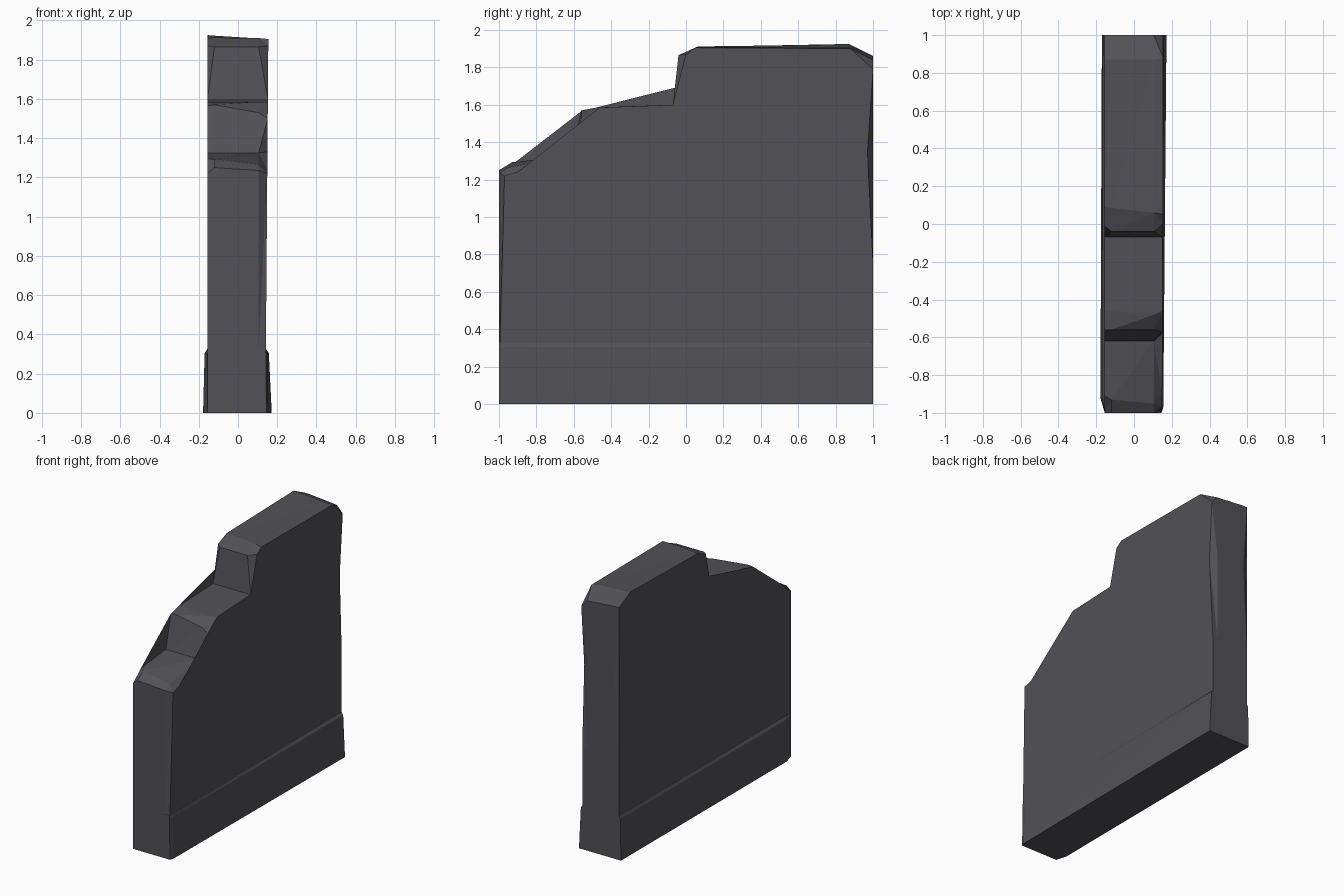
import bpy, bmesh

if "Cube" in bpy.data.objects:
    bpy.data.objects.remove(bpy.data.objects["Cube"])

stone = bpy.data.materials.new("dark grey stone")
stone.diffuse_color = (0.085, 0.083, 0.095, 1)
stone.use_nodes = True
stone.node_tree.nodes["Principled BSDF"].inputs["Base Color"].default_value = stone.diffuse_color


def loft(name, rings, caps=(True, True), closed=True):
    """Skin a row of equally long point rings into one flat-shaded object."""
    bm = bmesh.new()
    rows = [[bm.verts.new(p) for p in ring] for ring in rings]
    n = len(rows[0])
    for a, b in zip(rows, rows[1:]):
        for i in range(n if closed else n - 1):
            j = (i + 1) % n
            bm.faces.new((a[i], a[j], b[j], b[i]))
    if caps[0]:
        bm.faces.new(rows[0][::-1])
    if caps[1]:
        bm.faces.new(rows[-1])
    bmesh.ops.triangulate(bm, faces=bm.faces[:])
    bmesh.ops.recalc_face_normals(bm, faces=bm.faces[:])
    me = bpy.data.meshes.new(name)
    bm.to_mesh(me)
    bm.free()
    me.materials.append(stone)
    ob = bpy.data.objects.new(name, me)
    bpy.context.collection.objects.link(ob)
    return ob


# Stepped wall: side profiles (y, z) at four stations across the thickness,
# from the front foot over the three steps to the back foot
BASE = 0.325
left = [(-1, BASE), (-1, 1.22), (-.91, 1.295), (-.62, 1.325), (-.56, 1.565), (-.46, 1.585),
        (-.07, 1.6), (-.01, 1.87), (.09, 1.91), (.87, 1.925), (1, 1.86),
        (.985, 1.4), (1, .75), (1, BASE)]
mid_left = [(-1, BASE), (-1, 1.25), (-.93, 1.293), (-.62, 1.325), (-.56, 1.57), (-.46, 1.585),
            (-.07, 1.6), (-.04, 1.865), (.085, 1.912), (.87, 1.922), (1, 1.86),
            (1, 1.4), (1, .75), (1, BASE)]
mid_right = [(-1, BASE), (-1, 1.235), (-.95, 1.265), (-.62, 1.325), (-.56, 1.53), (-.48, 1.585),
             (-.07, 1.6), (-.04, 1.865), (.06, 1.91), (.87, 1.908), (1, 1.84),
             (1, 1.4), (1, .75), (1, BASE)]
right = [(-.995, BASE), (-.97, 1.22), (-.9, 1.24), (-.58, 1.33), (-.57, 1.5), (-.46, 1.585),
         (-.07, 1.6), (.0, 1.87), (.05, 1.905), (.88, 1.9), (1, 1.79),
         (.97, 1.35), (1, .75), (1, BASE)]


def station(x, profile, lean=0.0):
    return [(x + lean * (z - BASE), y, z) for y, z in profile]


loft("stepped_wall", [station(-.155, left), station(-.12, mid_left),
                      station(.105, mid_right), station(.142, right, .008)])

# Plinth: slightly wider foot with a narrow sloping ledge on top
foot = [(-.155, -1), (.145, -1), (.155, -.97), (.172, 1), (-.17, 1), (-.178, -.92)]
shoulder = [(-.155, -1), (.142, -1), (.149, -.97), (.157, 1), (-.165, 1), (-.17, -.92)]
ledge = [(-.155, -1), (.142, -1), (.143, -.97), (.143, 1), (-.156, 1), (-.157, -.92)]
loft("plinth", [[(x, y, z) for x, y in ring]
                for ring, z in ((foot, 0), (shoulder, .305), (ledge, BASE))])
